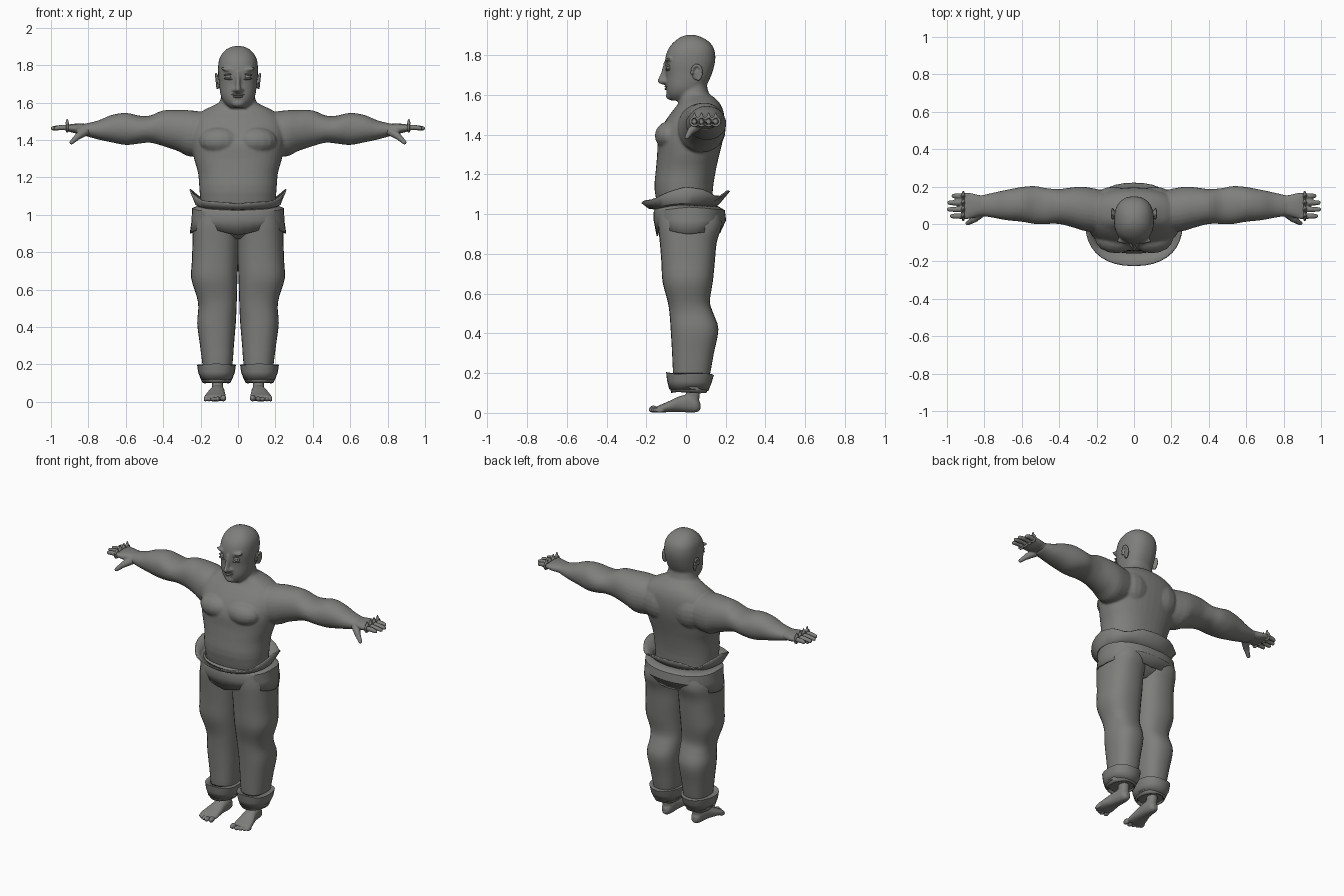
import bpy, bmesh, math
from mathutils import Vector, Matrix

mat = bpy.data.materials.new("warm_grey")
mat.diffuse_color = (0.21, 0.21, 0.2, 1)


def finish(bm, name, mirror=False, remesh=0, smooth=4, angle=40):
    bmesh.ops.recalc_face_normals(bm, faces=bm.faces)
    me = bpy.data.meshes.new(name)
    bm.to_mesh(me)
    bm.free()
    ob = bpy.data.objects.new(name, me)
    bpy.context.collection.objects.link(ob)
    me.materials.append(mat)
    bpy.ops.object.select_all(action='DESELECT')
    bpy.context.view_layer.objects.active = ob
    ob.select_set(True)
    bpy.ops.object.shade_smooth_by_angle(angle=math.radians(angle))
    if remesh:
        m = ob.modifiers.new("fuse", 'REMESH')
        m.mode, m.voxel_size, m.use_smooth_shade = 'VOXEL', remesh, True
        s = ob.modifiers.new("soften", 'SMOOTH')
        s.factor, s.iterations = 0.5, smooth
    if mirror:
        ob.modifiers.new("mirror", 'MIRROR')
    return ob


def spline(rows, steps):
    """Catmull-Rom through tuples of numbers."""
    out = []
    for i in range(len(rows) - 1):
        a, b, c, d = (rows[max(i - 1, 0)], rows[i], rows[i + 1], rows[min(i + 2, len(rows) - 1)])
        for k in range(steps):
            t = k / steps
            out.append([0.5 * (2 * q + (r - p) * t + (2 * p - 5 * q + 4 * r - s) * t * t
                               + (3 * q - p - 3 * r + s) * t ** 3) for p, q, r, s in zip(a, b, c, d)])
    return out + [list(rows[-1])]


def loft(bm, axis, rings, n=28, steps=3, power=2.3, side=1):
    """Rings are (position on axis, low u, high u, low v, high v)."""
    u, v = [i for i in range(3) if i != axis]
    loops = []
    for t, a, b, c, d in spline(rings, steps):
        loop = []
        for k in range(n):
            ang = 2 * math.pi * k / n
            f = lambda w: math.copysign(abs(w) ** (2 / power), w)
            p = Vector((0, 0, 0))
            p[axis] = t
            p[u] = (a + b) / 2 + (b - a) / 2 * f(math.cos(ang))
            p[v] = (c + d) / 2 + (d - c) / 2 * f(math.sin(ang))
            p.x *= side
            loop.append(bm.verts.new(p))
        loops.append(loop)
    for p, q in zip(loops, loops[1:]):
        for k in range(n):
            bm.faces.new((p[k], p[(k + 1) % n], q[(k + 1) % n], q[k]))
    bm.faces.new(loops[0])
    bm.faces.new(loops[-1])


def ball(bm, c, r, rot=None, seg=16):
    m = Matrix.Translation(c) @ (rot or Matrix()) @ Matrix.Diagonal((*r, 1))
    bmesh.ops.create_uvsphere(bm, u_segments=seg, v_segments=seg // 2 + 2, radius=1, matrix=m)


def limb(bm, a, b, r1, r2):
    """Tapered rod with a rounded tip."""
    a, b = Vector(a), Vector(b)
    d = b - a
    m = Matrix.Translation((a + b) / 2) @ d.to_track_quat('Z', 'Y').to_matrix().to_4x4()
    bmesh.ops.create_cone(bm, cap_ends=True, segments=12, radius1=r1, radius2=r2, depth=d.length, matrix=m)
    ball(bm, b, (r2, r2, r2), seg=12)


def band(name, rows, n=36, cx=0, mirror=False, thick=0.008):
    """Open cloth band; rows are (rx, front y, back y, heights from front to back)."""
    bm = bmesh.new()
    loops = []
    for rx, y0, y1, zs in rows:
        loop = []
        for k in range(n):
            ang = 2 * math.pi * k / n
            s, c = math.sin(ang), math.cos(ang)
            h = min(k, n - k) / (n / 2) * (len(zs) - 1)
            i = min(int(h), len(zs) - 2)
            z = zs[i] + (zs[i + 1] - zs[i]) * (h - i)
            f = lambda w: math.copysign(abs(w) ** 0.87, w)
            loop.append(bm.verts.new((cx + rx * f(s), (y0 + y1) / 2 - (y1 - y0) / 2 * f(c), z)))
        loops.append(loop)
    for p, q in zip(loops, loops[1:]):
        for k in range(n):
            bm.faces.new((p[k], p[(k + 1) % n], q[(k + 1) % n], q[k]))
    ob = finish(bm, name, mirror, angle=30)
    m = ob.modifiers.new("cloth", 'SOLIDIFY')
    m.thickness = thick
    return ob


# torso, arms, neck and head fused into one skin
bm = bmesh.new()
loft(bm, 2, [(0.98, -.19, .19, -.13, .13), (1.12, -.205, .205, -.158, .135), (1.22, -.213, .213, -.152, .15),
             (1.30, -.235, .235, -.145, .168), (1.38, -.25, .25, -.142, .187), (1.45, -.255, .255, -.115, .195),
             (1.51, -.24, .24, -.075, .19), (1.555, -.19, .19, -.04, .172), (1.585, -.13, .13, -.03, .145),
             (1.61, -.095, .095, -.035, .115), (1.68, -.085, .085, -.04, .10)], n=40)
loft(bm, 2, [(1.572, -.045, .045, -.075, .04), (1.60, -.075, .075, -.095, .085), (1.64, -.093, .093, -.100, .10),
             (1.70, -.101, .101, -.100, .128), (1.77, -.107, .107, -.106, .147), (1.83, -.101, .101, -.09, .142),
             (1.87, -.078, .078, -.057, .113), (1.894, -.045, .045, -.02, .07), (1.903, -.01, .01, .015, .035)],
     n=32)
for s in (-1, 1):
    loft(bm, 0, [(.12, -.05, .17, 1.33, 1.54), (.25, -.04, .197, 1.31, 1.558), (.32, -.02, .197, 1.34, 1.56),
                 (.40, .0, .187, 1.367, 1.558), (.47, .0, .192, 1.385, 1.53), (.53, .0, .203, 1.38, 1.53),
                 (.60, .012, .198, 1.373, 1.545), (.68, .02, .183, 1.388, 1.532), (.75, .033, .168, 1.403, 1.503),
                 (.83, .045, .15, 1.425, 1.485)], side=s, power=2.1)
    ball(bm, (s * .095, -.075, 1.395), (.115, .082, .075))          # chest
    ball(bm, (s * .11, .12, 1.43), (.11, .08, .11))                 # shoulder blade
    ball(bm, (s * .05, -.088, 1.775), (.045, .018, .011), Matrix.Rotation(-s * .2, 4, 'Y'))  # brow
    ball(bm, (s * .017, -.105, 1.667), (.012, .016, .010))          # nostril
loft(bm, 2, [(1.652, -.012, .012, -.12, -.08), (1.668, -.017, .017, -.146, -.08), (1.70, -.012, .012, -.13, -.08),
             (1.765, -.011, .011, -.112, -.08)], n=12)
ball(bm, (0, -.08, 1.595), (.035, .022, .02))                       # chin
finish(bm, "upper_body", remesh=0.007, smooth=4)

# eyes with lids
bm = bmesh.new()
ball(bm, (.05, -.086, 1.738), (.02, .016, .012))
finish(bm, "eye", True)
bm = bmesh.new()
for dz, tilt in ((.012, .15), (-.012, -.1)):
    ball(bm, (.05, -.09, 1.738 + dz), (.026, .014, .005), Matrix.Rotation(tilt, 4, 'Y'))
finish(bm, "eyelid", True)

# lips
bm = bmesh.new()
ball(bm, (0, -.099, 1.642), (.034, .009, .005))
ball(bm, (0, -.098, 1.630), (.026, .010, .006))
finish(bm, "lips")

# ears: rim with a hollow bowl
bm = bmesh.new()
rot = Matrix.Rotation(-.35, 4, 'Z')
ball(bm, (.104, .052, 1.712), (.010, .026, .038), rot)
for k in range(10):
    a = math.radians(-70 + k * 28)
    ball(bm, (.114 + .004 * math.sin(a), .054 + .024 * math.cos(a), 1.713 + .036 * math.sin(a)),
         (.007, .009, .010), seg=8)
finish(bm, "ear", True, remesh=0.004, smooth=3)

# hand: palm, fingers and thumb
fingers = [(.042, .985), (.078, 1.0), (.114, .998), (.15, .975)]
bm = bmesh.new()
loft(bm, 0, [(.79, .045, .152, 1.423, 1.485), (.83, .042, .155, 1.43, 1.487), (.87, .03, .165, 1.435, 1.487),
             (.905, .028, .165, 1.445, 1.482), (.92, .035, .158, 1.452, 1.475)], n=20)
for y, tip in fingers:
    limb(bm, (.89, y, 1.464), (.945, y, 1.467), .016, .0145)
    limb(bm, (.945, y, 1.467), (tip - .011, y, 1.462), .0145, .012)
limb(bm, (.81, .065, 1.45), (.855, .025, 1.42), .026, .019)
limb(bm, (.855, .025, 1.42), (.89, .004, 1.387), .018, .012)
finish(bm, "hand", True, remesh=0.005, smooth=2)

# finger rings, joined side by side with pointed tops
bm = bmesh.new()
for y, tip in fingers:
    for k in range(12):
        a, b = (2 * math.pi * j / 12 for j in (k, k + 1))
        limb(bm, (.913, y + .02 * math.cos(a), 1.466 + .021 * math.sin(a)),
             (.913, y + .02 * math.cos(b), 1.466 + .021 * math.sin(b)), .007, .007)
    bmesh.ops.create_cone(bm, segments=6, radius1=.013, radius2=.003, depth=.03, cap_ends=True,
                          matrix=Matrix.Translation((.913, y, 1.499)))
finish(bm, "knuckle_rings", True, remesh=0.004, smooth=1)

# trouser legs
bm = bmesh.new()
loft(bm, 2, [(.11, .05, .178, -.055, .10), (.20, .03, .19, -.065, .122), (.30, .022, .203, -.07, .14),
             (.42, .012, .218, -.077, .163), (.50, .008, .212, -.083, .138), (.56, .006, .22, -.092, .12),
             (.66, .003, .25, -.118, .135), (.76, -.002, .246, -.124, .145), (.86, -.006, .243, -.132, .155),
             (.94, -.01, .24, -.14, .18), (1.0, -.01, .225, -.14, .175)], power=2.4)
finish(bm, "trouser_leg", True)

# seat of the trousers
bm = bmesh.new()
loft(bm, 2, [(.87, -.06, .06, -.08, .10), (.91, -.2, .2, -.13, .15), (.97, -.235, .235, -.15, .18),
             (1.03, -.23, .23, -.15, .17)], n=36)
finish(bm, "trouser_seat")

# jacket hem over the hips
band("hip_wrap", [(.212, -.15, .145, [1.045, 1.05, 1.05, 1.05]),
                  (.246, -.163, .195, [1.01, 1.02, 1.035, 1.025, 1.02]),
                  (.248, -.163, .202, [.97]*2),
                  (.258, -.148, .172, [.89, .925, .915, .9, .91, .925, .905])])

# flared waist sash folded outward
band("waist_sash", [(.200, -.152, .135, [1.03, 1.035, 1.045, 1.04, 1.035]),
                    (.222, -.185, .165, [1.035, 1.045, 1.06, 1.065, 1.06]),
                    (.252, -.22, .215, [1.062, 1.07, 1.075, 1.11, 1.138, 1.125, 1.085, 1.118, 1.12])])

# rolled trouser cuffs
band("trouser_cuff", [(.072, -.07, .11, [.20, .20]), (.104, -.10, .14, [.205, .195, .20, .19]),
                      (.098, -.095, .13, [.16, .155]), (.083, -.085, .112, [.12, .115, .12, .11])],
     n=20, cx=.115, mirror=True)
band("trouser_hem", [(.088, -.08, .112, [.13, .13]), (.074, -.075, .105, [.10, .105, .098, .103])],
     n=20, cx=.115, mirror=True)

# bare foot with toes
bm = bmesh.new()
loft(bm, 1, [(.072, .092, .122, .015, .05), (.055, .078, .138, .004, .075), (.02, .072, .145, .002, .092),
             (-.03, .07, .155, .004, .085), (-.08, .066, .172, .004, .062), (-.125, .064, .182, .002, .042),
             (-.145, .07, .178, .006, .034)], n=20)
loft(bm, 2, [(.05, .075, .14, -.01, .065), (.10, .08, .14, .0, .07), (.20, .075, .15, -.01, .08)], n=16)
for i, (x, y, r) in enumerate([(.078, -.163, .018), (.109, -.165, .014), (.133, -.155, .013),
                               (.155, -.145, .012), (.174, -.132, .011)]):
    ball(bm, (x, y, r + .001), (r * .85, .024, r))
finish(bm, "foot", True, remesh=0.005, smooth=2)
